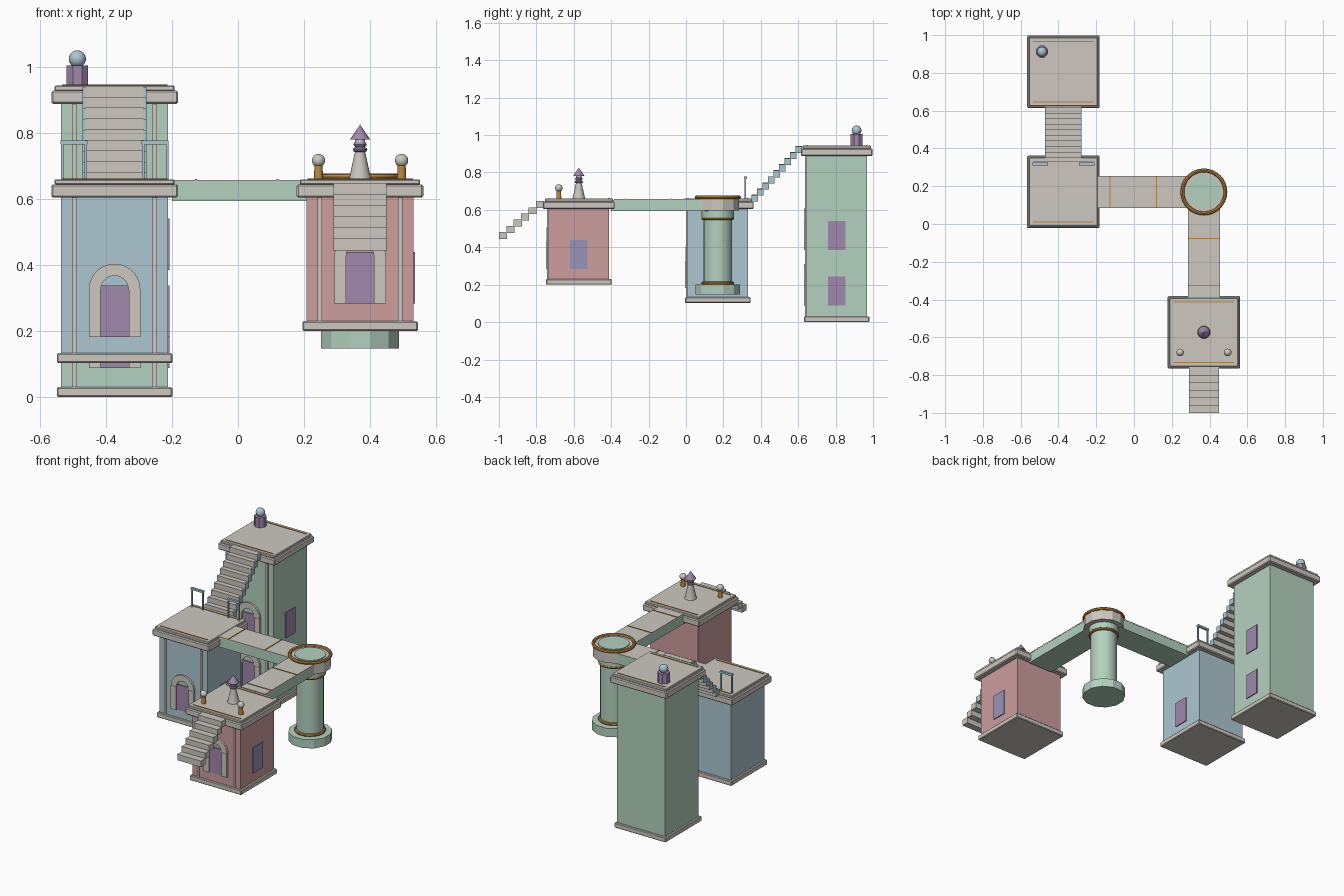
import bpy, bmesh, math
from mathutils import Vector

if "Cube" in bpy.data.objects:
    bpy.data.objects.remove(bpy.data.objects["Cube"])


def lin(h):
    c = [int(h[i:i + 2], 16) / 255 for i in (0, 2, 4)]
    return [v / 12.92 if v <= 0.04045 else ((v + 0.055) / 1.055) ** 2.4 for v in c] + [1]


def material(name, h):
    m = bpy.data.materials.new(name)
    m.diffuse_color = lin(h)
    m.use_nodes = True
    m.node_tree.nodes["Principled BSDF"].inputs["Base Color"].default_value = m.diffuse_color
    return m


STONE = material("warm_grey_stone", "CDC8C0")
GREEN = material("mint_green", "B4D1BF")
BLUE = material("pale_blue", "ADC6D1")
RED = material("dusty_rose", "CD9D9D")
PURPLE = material("soft_purple", "A088AC")
INDIGO = material("blue_violet", "9A93B9")
GOLD = material("antique_gold", "B98A45")


def finish(name, bm, mat, smooth=False):
    bmesh.ops.recalc_face_normals(bm, faces=bm.faces)
    me = bpy.data.meshes.new(name)
    bm.to_mesh(me)
    bm.free()
    me.materials.append(mat)
    ob = bpy.data.objects.new(name, me)
    bpy.context.collection.objects.link(ob)
    if smooth:
        bpy.context.view_layer.objects.active = ob
        ob.select_set(True)
        bpy.ops.object.shade_smooth_by_angle(angle=math.radians(40))
        ob.select_set(False)
    return ob


def box(name, x, y, z, mat, bevel=0):
    """Box from (min, max) pairs on each axis."""
    bm = bmesh.new()
    bmesh.ops.create_cube(bm, size=1)
    for v in bm.verts:
        v.co = Vector([(a + b) / 2 + c * (b - a) for c, (a, b) in zip(v.co, (x, y, z))])
    ob = finish(name, bm, mat)
    if bevel:
        mod = ob.modifiers.new("edge", 'BEVEL')
        mod.width, mod.segments = bevel, 1
    return ob


def lathe(name, cx, cy, profile, mat, sides=24, smooth=True, close=False, turn=0.0):
    """Spin (radius, z) points about a vertical axis; close makes a ring."""
    bm = bmesh.new()
    rings = [[bm.verts.new((cx + r * math.cos(turn + i * math.tau / sides),
                            cy + r * math.sin(turn + i * math.tau / sides), z))
              for i in range(sides)] for r, z in profile]
    pairs = list(zip(rings, rings[1:])) + ([(rings[-1], rings[0])] if close else [])
    for a, b in pairs:
        for i in range(sides):
            j = (i + 1) % sides
            bm.faces.new((a[i], a[j], b[j], b[i]))
    if not close:
        bm.faces.new(rings[0])
        bm.faces.new(rings[-1])
    bmesh.ops.remove_doubles(bm, verts=bm.verts, dist=1e-5)
    return finish(name, bm, mat, smooth)


def ring(name, cx, cy, z, major, minor, mat):
    pts = [(major + minor * math.cos(t * math.tau / 8), z + minor * math.sin(t * math.tau / 8))
           for t in range(8)]
    return lathe(name, cx, cy, pts, mat, 32, close=True)


def ball(name, x, y, z, r, mat):
    bm = bmesh.new()
    bmesh.ops.create_uvsphere(bm, u_segments=20, v_segments=12, radius=r)
    bmesh.ops.translate(bm, verts=bm.verts, vec=(x, y, z))
    return finish(name, bm, mat, True)


def arch_door(name, cx, wall, z, panel):
    """Flat door panel, two jambs and a half-ring arch on a front wall."""
    box(name + "_panel", (cx - 0.045, cx + 0.045), (wall - 0.006, wall + 0.005), (z, z + 0.156), panel)
    for s in (-1, 1):
        xs = sorted((cx + s * 0.043, cx + s * 0.078))
        box(name + "_jamb", xs, (wall - 0.014, wall + 0.005), (z, z + 0.144), STONE)
    bm = bmesh.new()
    n, rows = 14, []
    for i in range(n + 1):
        a = math.pi * i / n
        rows.append([bm.verts.new((cx + r * math.cos(a), y, z + 0.144 + r * math.sin(a)))
                     for r, y in ((0.042, wall - 0.012), (0.078, wall - 0.012),
                                  (0.078, wall + 0.005), (0.042, wall + 0.005))])
    for a, b in zip(rows, rows[1:]):
        for k in range(4):
            bm.faces.new((a[k], a[(k + 1) % 4], b[(k + 1) % 4], b[k]))
    bm.faces.new(rows[0])
    bm.faces.new(rows[-1])
    finish(name + "_arch", bm, STONE)


def tower(name, cx, cy, z0, top, mat, doors, pane):
    def slab(part, h, za, zb, m, bevel=0):
        box(name + part, (cx - h, cx + h), (cy - h, cy + h), (za, zb), m, bevel)
    slab("_plinth", 0.175, z0, z0 + 0.03, STONE, 0.004)
    slab("_walls", 0.162, z0 + 0.02, top - 0.05, mat)
    slab("_cornice", 0.192, top - 0.055, top - 0.015, STONE, 0.005)
    slab("_roof_slab", 0.182, top - 0.016, top, STONE, 0.003)
    wall = cy - 0.162
    for s in (-1, 1):
        px = cx + s * 0.122
        box(name + "_pilaster", (px - 0.007, px + 0.007), (wall - 0.008, wall + 0.004),
            (z0 + 0.03, top - 0.055), STONE)
        box(name + "_roof_trim", (cx - 0.16, cx + 0.16),
            (cy + s * 0.16 - 0.003, cy + s * 0.16 + 0.003), (top - 0.004, top + 0.003), GOLD)
    for dz in doors:
        arch_door(name + "_door", cx, wall, dz, PURPLE)
        box(name + "_side_window", (cx + 0.155, cx + 0.167), (cy - 0.047, cy + 0.047),
            (dz, dz + 0.156), pane)


LX, RX = -0.374, 0.37          # left and right tower lines
GY, BY, RY = 0.806, 0.17, -0.573

# Three towers
tower("green_tower", LX, GY, 0.0, 0.944, GREEN, (0.088, 0.385), PURPLE)
tower("blue_tower", LX, BY, 0.103, 0.66, BLUE, (0.182,), PURPLE)
tower("rose_tower", RX, RY, 0.2, 0.66, RED, (0.283,), INDIGO)

# Staircase between blue and green towers, with blue side blocks
for i in range(9):
    y, z = 0.35 + i * 0.0295, 0.682 + i * 0.0325
    box("upper_step", (LX - 0.088, LX + 0.088), (y, y + 0.034), (z - 0.038, z), STONE)
    for s in (-1, 1):
        xs = sorted((LX + s * 0.088, LX + s * 0.097))
        box("upper_step_side", xs, (y, y + 0.034), (z - 0.038, z - 0.002), BLUE)

# Staircase hanging off the front of the rose tower
for i in range(6):
    y, z = -1.0 + i * 0.0395, 0.481 + i * 0.0332
    box("front_step", (RX - 0.08, RX + 0.08), (y, y + 0.043), (z - 0.037, z), STONE)

# Railings at the back of the blue roof
for s in (-1, 1):
    c = LX + s * 0.123
    for p in (-1, 1):
        px = c + p * 0.036
        box("railing_post", (px - 0.004, px + 0.004), (0.314, 0.322), (0.655, 0.77), BLUE)
    box("railing_bar", (c - 0.041, c + 0.041), (0.311, 0.325), (0.766, 0.778), BLUE)

# Two bridges meeting at the column
box("left_bridge_beam", (-0.2, RX - 0.05), (BY - 0.083, BY + 0.083), (0.594, 0.652), GREEN)
box("left_bridge_deck", (-0.192, RX - 0.05), (BY - 0.084, BY + 0.084), (0.652, 0.658), STONE)
box("front_bridge_beam", (RX - 0.083, RX + 0.083), (-0.4, BY - 0.05), (0.594, 0.652), GREEN)
box("front_bridge_deck", (RX - 0.084, RX + 0.084), (-0.385, BY - 0.05), (0.652, 0.658), STONE)
for x in (-0.127, 0.12):
    box("left_bridge_seam", (x - 0.003, x + 0.003), (BY - 0.083, BY + 0.083), (0.655, 0.661), GOLD)
for y in (-0.326, -0.077):
    box("front_bridge_seam", (RX - 0.083, RX + 0.083), (y - 0.003, y + 0.003), (0.655, 0.661), GOLD)

# Round column carrying the corner
lathe("column_base", RX, BY, [(0.123, 0.147), (0.123, 0.2)], GREEN, 12, False, turn=math.pi / 12)
lathe("column_shaft", RX, BY, [(0.077, 0.19), (0.077, 0.56), (0.086, 0.562), (0.086, 0.61)], GREEN, 20)
ring("column_lower_band", RX, BY, 0.208, 0.079, 0.009, GOLD)
ring("column_upper_band", RX, BY, 0.555, 0.079, 0.009, GOLD)
lathe("column_capital", RX, BY, [(0.118, 0.597), (0.118, 0.665)], STONE, 12, False, turn=math.pi / 12)
ring("capital_rim", RX, BY, 0.667, 0.114, 0.010, GOLD)
lathe("capital_disc", RX, BY, [(0.087, 0.66), (0.087, 0.67)], GREEN, 32)

# Spire and lamp posts on the rose roof
lathe("spire_base", RX, RY, [(0.035, 0.655), (0.015, 0.745), (0.015, 0.785)], STONE, 20)
for z, r in ((0.75, 0.022), (0.766, 0.02)):
    ring("spire_collar", RX, RY, z, r - 0.007, 0.007, PURPLE)
lathe("spire_cap", RX, RY, [(0.031, 0.78), (0.0005, 0.825)], PURPLE, 20)
for s in (-1, 1):
    x = RX + s * 0.126
    lathe("lamp_post", x, -0.68, [(0.014, 0.655), (0.012, 0.71)], GOLD, 14)
    ball("lamp_globe", x, -0.68, 0.717, 0.02, STONE)

# Finial on the green roof
lathe("finial_post", -0.487, 0.912, [(0.035, 0.94), (0.035, 1.005)], PURPLE, 8, False, turn=math.pi / 8)
ball("finial_ball", -0.487, 0.912, 1.025, 0.026, BLUE)
